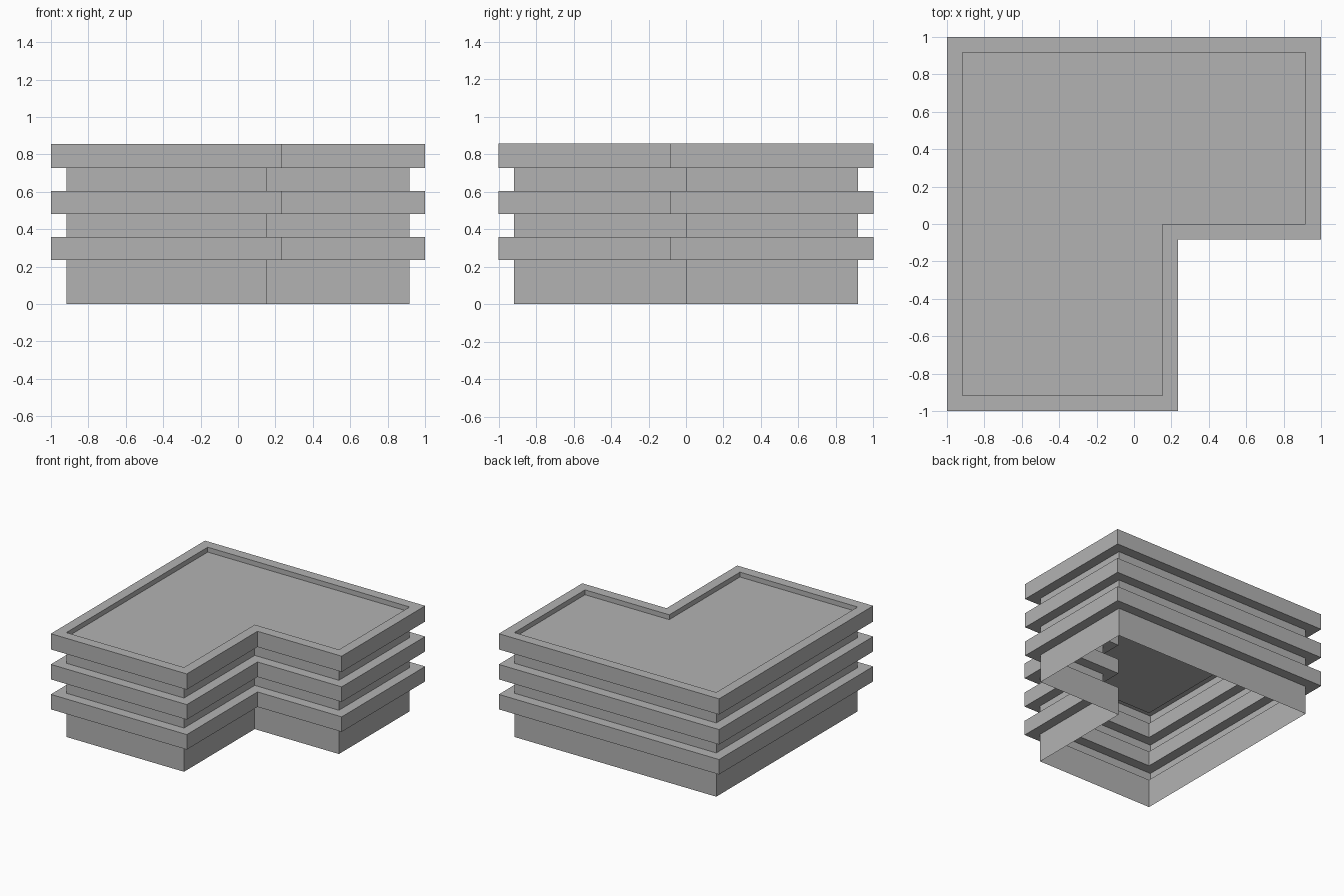
import bpy
import bmesh

cube = bpy.data.objects.get("Cube")
if cube:
    bpy.data.objects.remove(cube, do_unlink=True)

grey = bpy.data.materials.new("concrete_grey")
grey.use_nodes = True
colour = (0.45, 0.45, 0.45, 1)
grey.diffuse_color = colour
grey.node_tree.nodes["Principled BSDF"].inputs["Base Color"].default_value = colour

WALL, NOTCH_X, NOTCH_Y = 0.917, 0.152, 0.0
OVERHANG = 0.083
ROOF_DEPTH = 0.04


def outline(offset):
    """L-shaped plan, grown outwards by the offset."""
    w, nx, ny = WALL + offset, NOTCH_X + offset, NOTCH_Y - offset
    return [(-w, -w), (nx, -w), (nx, ny), (w, ny), (w, w), (-w, w)]


def shell(name, profile, capped=False):
    """Sweep an (offset, height) profile around the plan as a thin shell."""
    bm = bmesh.new()
    rings = [[bm.verts.new((x, y, z)) for x, y in outline(d)] for d, z in profile]
    for low, high in zip(rings, rings[1:]):
        for i in range(len(low)):
            j = (i + 1) % len(low)
            bm.faces.new((low[i], low[j], high[j], high[i]))
    if capped:
        bm.faces.new(rings[-1])
    mesh = bpy.data.meshes.new(name)
    bm.to_mesh(mesh)
    bm.free()
    mesh.materials.append(grey)
    obj = bpy.data.objects.new(name, mesh)
    bpy.context.collection.objects.link(obj)


# Recessed walls of each storey, open underneath
for name, low, high in (("ground_walls", 0, 0.236),
                        ("middle_walls", 0.359, 0.482),
                        ("upper_walls", 0.605, 0.728)):
    shell(name, [(0, low), (0, high)])

# Projecting hollow bands between the storeys
for name, low, high in (("lower_band", 0.236, 0.359), ("middle_band", 0.482, 0.605)):
    shell(name, [(0, low), (OVERHANG, low), (OVERHANG, high), (0, high)])

# Top band with parapet rim and sunken flat roof
low, high = 0.728, 0.857
shell("roof_parapet",
      [(0, low), (OVERHANG, low), (OVERHANG, high), (0, high), (0, high - ROOF_DEPTH)],
      capped=True)
